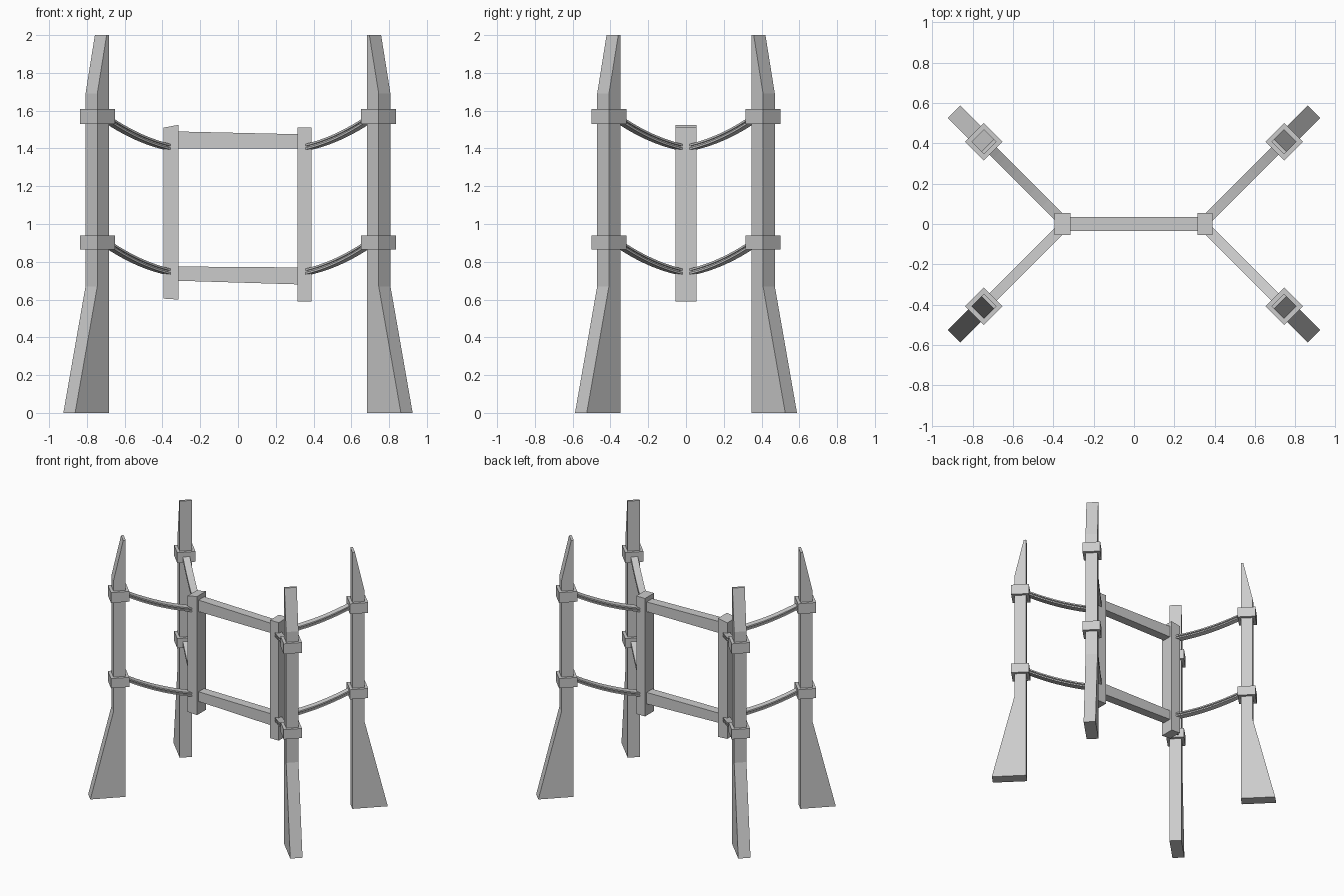
import bpy
import bmesh
import math

if "Cube" in bpy.data.objects:
    bpy.data.objects.remove(bpy.data.objects["Cube"])

R2 = math.sqrt(2)
LEG_X, LEG_Y = 0.745, 0.408   # centre of a leg shaft

grey = bpy.data.materials.new("plain_grey")
grey.diffuse_color = (0.6, 0.6, 0.6, 1)
grey.use_nodes = True
grey.node_tree.nodes["Principled BSDF"].inputs["Base Color"].default_value = grey.diffuse_color


def loft(name, rings):
    """Skin a list of equal closed rings and cap both ends."""
    bm = bmesh.new()
    loops = [[bm.verts.new(p) for p in ring] for ring in rings]
    n = len(loops[0])
    for a, b in zip(loops, loops[1:]):
        for i in range(n):
            j = (i + 1) % n
            bm.faces.new((a[i], a[j], b[j], b[i]))
    bm.faces.new(loops[0][::-1])
    bm.faces.new(loops[-1])
    bmesh.ops.recalc_face_normals(bm, faces=bm.faces)
    mesh = bpy.data.meshes.new(name)
    bm.to_mesh(mesh)
    bm.free()
    mesh.materials.append(grey)
    obj = bpy.data.objects.new(name, mesh)
    bpy.context.collection.objects.link(obj)
    return obj


def corner(sx, sy, u, v, z):
    """Point in a leg's diagonal frame: u points outward, v sideways."""
    return (sx * (LEG_X + (u - v) / R2), sy * (LEG_Y + (u + v) / R2), z)


def bar(name, profile, half_depth):
    """Extrude an x-z profile along y."""
    return loft(name, [[(x, y, z) for x, z in profile]
                       for y in (-half_depth, half_depth)])


# Leg side profile (u, z): flared foot, straight shaft, chisel top
LEG = [(-0.044, 0), (0.21, 0), (0.044, 0.67),
       (0.044, 1.69), (-0.026, 2), (-0.044, 2)]

# Tie cross-section (v, z): flat strip with a groove along each side
HALF = [(0.025, -0.015), (0.025, -0.004), (0.015, -0.004),
        (0.015, 0.004), (0.025, 0.004), (0.025, 0.015)]
TIE = HALF + [(-v, z) for v, z in reversed(HALF)]
STEPS = 12

for sx, side in ((-1, "left"), (1, "right")):
    for sy, end in ((-1, "front"), (1, "back")):
        tag = f"{end}_{side}"
        loft(f"leg_{tag}", [[corner(sx, sy, u, v, z) for u, z in LEG]
                            for v in (-0.044, 0.044)])

        for level, drop in (("upper", 0.0), ("lower", 0.66)):
            # Square collar around the shaft
            c = 0.0655
            z0, z1 = (1.53, 1.61) if level == "upper" else (0.865, 0.94)
            loft(f"{level}_collar_{tag}",
                 [[corner(sx, sy, u, v, z) for u, v in
                   ((-c, -c), (c, -c), (c, c), (-c, c))] for z in (z0, z1)])

            # Sagging tie from the frame post to the collar
            rings = []
            for i in range(STEPS + 1):
                x = 0.35 + (0.71 - 0.35) * i / STEPS
                d = x - 0.38
                zc = 1.41 + 0.246 * d + 0.69 * d * d - drop
                u = (x - LEG_X) * R2
                rings.append([corner(sx, sy, u, v, zc + z) for v, z in TIE])
            loft(f"{level}_tie_{tag}", rings)

# Hanging frame: two posts and two slightly tapered rails
bar("frame_post_left", [(-0.395, 0.605), (-0.315, 0.60),
                        (-0.315, 1.525), (-0.395, 1.51)], 0.055)
bar("frame_post_right", [(0.315, 0.59), (0.39, 0.59),
                         (0.39, 1.51), (0.315, 1.51)], 0.055)
bar("upper_rail", [(-0.33, 1.40), (0.33, 1.40),
                   (0.33, 1.475), (-0.33, 1.49)], 0.035)
bar("lower_rail", [(-0.33, 0.70), (0.33, 0.68),
                   (0.33, 0.77), (-0.33, 0.775)], 0.035)
